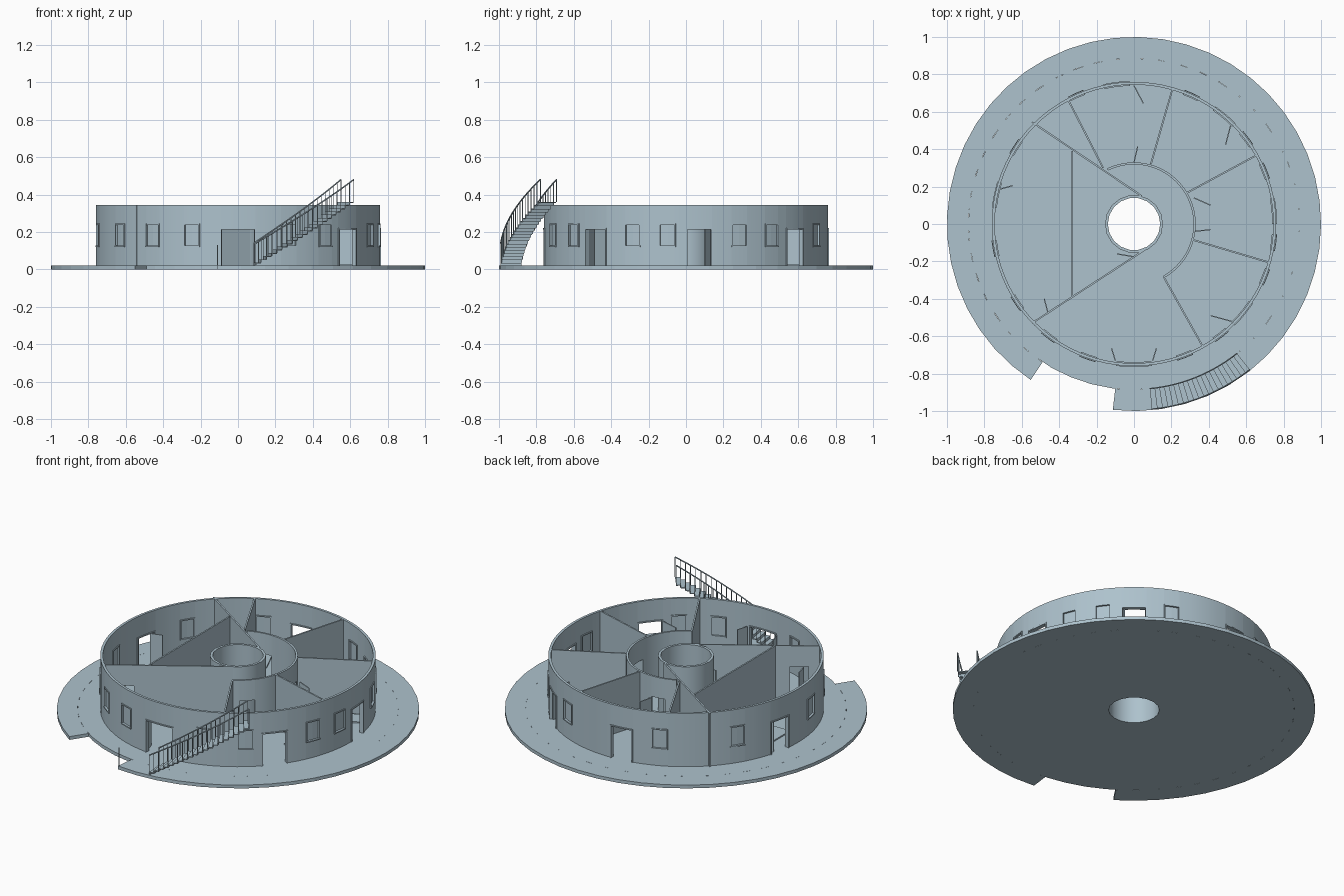
import bpy
import bmesh
from math import radians, degrees, cos, sin, atan2, hypot, ceil
from mathutils import Matrix, Vector

if "Cube" in bpy.data.objects:
    bpy.data.objects.remove(bpy.data.objects["Cube"])

mat = bpy.data.materials.new("pale_blue_grey")
mat.use_nodes = True
colour = (0.42, 0.54, 0.61, 1)
mat.diffuse_color = colour
mat.node_tree.nodes["Principled BSDF"].inputs["Base Color"].default_value = colour

FLOOR, TOP = 0.02, 0.345
DOOR_TOP = 0.22
SILL, HEAD = 0.12, 0.245


def finish(bm, name, smooth=False):
    bmesh.ops.recalc_face_normals(bm, faces=bm.faces)
    mesh = bpy.data.meshes.new(name)
    bm.to_mesh(mesh)
    bm.free()
    mesh.materials.append(mat)
    obj = bpy.data.objects.new(name, mesh)
    bpy.context.collection.objects.link(obj)
    if smooth:
        bpy.ops.object.select_all(action="DESELECT")
        obj.select_set(True)
        bpy.context.view_layer.objects.active = obj
        bpy.ops.object.shade_smooth_by_angle(angle=radians(30))
    return obj


def polar(r, a, z=0):
    return Vector((r * cos(radians(a)), r * sin(radians(a)), z))


def arc_block(bm, r0, r1, a0, a1, z0, z1, step=5):
    """Curved block between two radii and two angles; closed ring if it spans 360."""
    full = abs(a1 - a0) >= 360
    n = max(1, ceil((a1 - a0) / step - 1e-6))
    rings = []
    for i in range(n if full else n + 1):
        a = a0 + (a1 - a0) * i / n
        rings.append([bm.verts.new(polar(r, a, z))
                      for r, z in ((r0, z0), (r1, z0), (r1, z1), (r0, z1))])
    for i in range(n):
        p, q = rings[i], rings[(i + 1) % len(rings)]
        for k in range(4):
            m = (k + 1) % 4
            bm.faces.new((p[k], p[m], q[m], q[k]))
    if not full:
        bm.faces.new(rings[0])
        bm.faces.new(rings[-1])


def box(bm, centre, size, angle=0):
    m = (Matrix.Translation(centre) @ Matrix.Rotation(radians(angle), 4, "Z")
         @ Matrix.Diagonal((*size, 1)))
    bmesh.ops.create_cube(bm, size=1, matrix=m)


def slab(bm, p, q, z0, z1, thick):
    """Upright straight panel between two plan points."""
    dx, dy = q[0] - p[0], q[1] - p[1]
    box(bm, ((p[0] + q[0]) / 2, (p[1] + q[1]) / 2, (z0 + z1) / 2),
        (hypot(dx, dy), thick, z1 - z0), degrees(atan2(dy, dx)))


def rod(bm, p, q, r):
    d = q - p
    m = Matrix.Translation((p + q) / 2) @ d.to_track_quat("Z", "Y").to_matrix().to_4x4()
    bmesh.ops.create_cone(bm, cap_ends=True, segments=6, radius1=r, radius2=r,
                          depth=d.length, matrix=m)


def pierced_wall(name, r0, r1, start, end, openings):
    """Curved wall with (angle, width, bottom, top) openings cut out."""
    bm = bmesh.new()
    at = start
    for a, w, z0, z1 in sorted(openings):
        half = degrees(w / r1) / 2
        arc_block(bm, r0, r1, at, a - half, FLOOR, TOP)
        arc_block(bm, r0, r1, a - half, a + half, z1, TOP)
        if z0 > FLOOR:
            arc_block(bm, r0, r1, a - half, a + half, FLOOR, z0)
        at = a + half
    arc_block(bm, r0, r1, at, end, FLOOR, TOP)
    return finish(bm, name, True)


# Round base with a step cut out of the front edge
bm = bmesh.new()
arc_block(bm, 0.145, 0.886, 0, 360, 0, FLOOR, 7.5)
arc_block(bm, 0.886, 1.0, -96.5, 236.5, 0, FLOOR, 7.5)
finish(bm, "base_disc")

# Outer wall
windows = [22, 37, 66, 114, 147, 190, 214, 233, 251, 291, 308, 338, 352.5]
doors = [(5.3, 0.14), (50, 0.14), (97, 0.14), (168, 0.14), (270, 0.19), (320.5, 0.15)]
openings = [(a, 0.09, SILL, HEAD) for a in windows]
openings += [(a, w, FLOOR, DOOR_TOP) for a, w in doors]
pierced_wall("outer_wall", 0.745, 0.76, -3, 357, openings)

# Frames round each opening
bm = bmesh.new()
for a, w, z0, z1 in openings:
    half, bar = degrees(w / 0.76) / 2, 0.5
    for side in (a - half, a + half - bar):
        arc_block(bm, 0.739, 0.765, side, side + bar, z0, z1)
    arc_block(bm, 0.739, 0.765, a - half, a + half, z1 - 0.007, z1)
    if z0 > FLOOR:
        arc_block(bm, 0.739, 0.767, a - half, a + half, z0, z0 + 0.007)
finish(bm, "opening_frames")

# Window panes
bm = bmesh.new()
for a in windows:
    arc_block(bm, 0.75, 0.754, a - 3.4, a + 3.4, SILL, HEAD)
finish(bm, "window_panes")

# Corridor wall and central shaft
pierced_wall("corridor_wall", 0.318, 0.33, -61, 116,
             [(a, w, FLOOR, DOOR_TOP) for a, w in
              ((-46, 0.085), (8, 0.17), (42, 0.085), (97, 0.085))])
bm = bmesh.new()
arc_block(bm, 0.14, 0.155, 0, 360, 0, TOP, 20)
finish(bm, "central_shaft", True)

# Straight partitions
bm = bmesh.new()
for p, q in (((-0.545, 0.545), (0.04, 0.15)),
             ((-0.33, 0.39), (-0.33, -0.385)),
             ((-0.35, 0.66), (-0.165, 0.3)),
             ((0.205, 0.72), (0.09, 0.32)),
             ((0.65, 0.365), (0.28, 0.165)),
             ((0.72, -0.205), (0.315, -0.085)),
             ((0.365, -0.65), (0.16, -0.285))):
    slab(bm, p, q, FLOOR, TOP, 0.009)

# Partition with a doorway
start, end = Vector((-0.545, -0.53)), Vector((0.07, -0.13))
a, b = start.lerp(end, 0.1), start.lerp(end, 0.24)
slab(bm, start, a, FLOOR, TOP, 0.009)
slab(bm, a, b, DOOR_TOP, TOP, 0.009)
slab(bm, b, end, FLOOR, TOP, 0.009)
finish(bm, "partitions")

# Open door leaves
bm = bmesh.new()
for p, q in (((0.0, 0.74), (0.05, 0.645)),
             ((0.0, 0.33), (0.02, 0.415)),
             ((0.52, 0.54), (0.49, 0.425)),
             ((0.32, 0.14), (0.41, 0.1)),
             ((0.32, -0.04), (0.41, -0.03)),
             ((0.41, -0.49), (0.52, -0.52)),
             ((-0.1, -0.73), (-0.12, -0.665)),
             ((0.1, -0.73), (0.12, -0.665)),
             ((-0.46, -0.475), (-0.48, -0.4)),
             ((-0.72, 0.185), (-0.65, 0.205)),
             ((-0.09, -0.16), (0.0, -0.175))):
    slab(bm, p, q, FLOOR, DOOR_TOP - 0.005, 0.006)
finish(bm, "door_leaves")

# Low floor panels in the rooms
bm = bmesh.new()
for x, y, w, d, turn in ((-0.54, 0.01, 0.21, 0.18, 0), (-0.255, 0.585, 0.1, 0.18, 24),
                         (0.23, 0.585, 0.1, 0.18, -20), (0.59, 0.25, 0.19, 0.1, 25),
                         (0.585, -0.225, 0.19, 0.1, -20)):
    box(bm, (x, y, FLOOR + 0.004), (w, d, 0.008), turn)
finish(bm, "floor_panels")

# Curved outdoor stair
STEPS, A0, A1 = 20, 275.5, 308.5
turn, rise = (A1 - A0) / STEPS, 0.34 / STEPS
bm = bmesh.new()
for i in range(STEPS):
    z = FLOOR + rise * (i + 1)
    arc_block(bm, 0.886, 0.992, A0 + i * turn, A0 + (i + 1) * turn, z - 0.005, z)
    arc_block(bm, 0.886, 0.992, A0 + i * turn, A0 + i * turn + 0.2, z - rise, z)
finish(bm, "stair_treads")

# Balusters and handrails on both sides
bm = bmesh.new()
for r in (0.884, 0.994):
    tops = []
    for i in range(STEPS + 1):
        z = FLOOR + rise * i
        foot, head = polar(r, A0 + i * turn, z), polar(r, A0 + i * turn, z + 0.12)
        rod(bm, foot, head, 0.0022)
        tops.append(head)
    for p, q in zip(tops, tops[1:]):
        rod(bm, p, q, 0.004)
finish(bm, "stair_railings")

# Lone post by the step in the base
bm = bmesh.new()
rod(bm, polar(0.993, 263.6, 0), polar(0.993, 263.6, 0.13), 0.003)
finish(bm, "edge_post")
